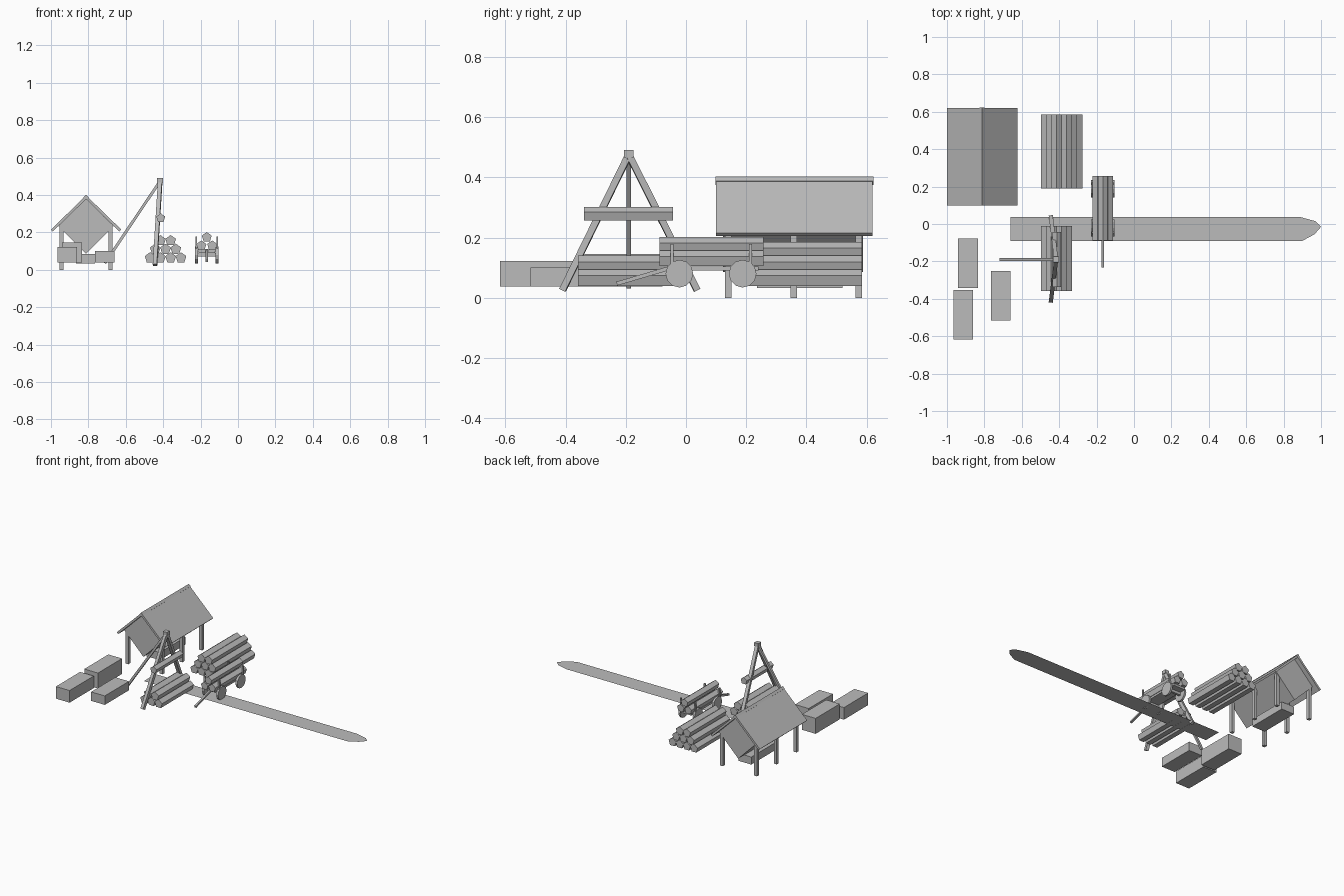
import bpy, bmesh, math
from mathutils import Vector

if "Cube" in bpy.data.objects:
    bpy.data.objects.remove(bpy.data.objects["Cube"])

GREY = bpy.data.materials.new("plain_grey")
GREY.use_nodes = True
GREY.diffuse_color = (0.5, 0.5, 0.5, 1)
GREY.node_tree.nodes["Principled BSDF"].inputs["Base Color"].default_value = (0.5, 0.5, 0.5, 1)


def finish(name, bm):
    mesh = bpy.data.meshes.new(name)
    bmesh.ops.recalc_face_normals(bm, faces=bm.faces)
    bm.to_mesh(mesh)
    bm.free()
    mesh.materials.append(GREY)
    obj = bpy.data.objects.new(name, mesh)
    bpy.context.collection.objects.link(obj)
    return obj


def box(name, x, y, z):
    """Box from (min, max) pairs on each axis."""
    bm = bmesh.new()
    bmesh.ops.create_cube(bm, size=1)
    for v in bm.verts:
        v.co = [r[0] + (c + 0.5) * (r[1] - r[0]) for c, r in zip(v.co, (x, y, z))]
    return finish(name, bm)


def prism(name, profile, y0, y1):
    """Extrude an (x, z) outline along y."""
    bm = bmesh.new()
    face = bm.faces.new([bm.verts.new((x, y0, z)) for x, z in profile])
    new = bmesh.ops.extrude_face_region(bm, geom=[face])["geom"]
    bmesh.ops.translate(bm, vec=(0, y1 - y0, 0),
                        verts=[v for v in new if isinstance(v, bmesh.types.BMVert)])
    return finish(name, bm)


def log(name, x, z, y0, y1, r=0.03):
    """Five sided log lying along y, with a point on top."""
    angles = [math.pi / 2 + i * math.tau / 5 for i in range(5)]
    return prism(name, [(x + r * math.cos(a), z + r * math.sin(a)) for a in angles], y0, y1)


def beam(name, a, b, w):
    """Square timber between two points."""
    a, b = Vector(a), Vector(b)
    bm = bmesh.new()
    bmesh.ops.create_cube(bm, size=1)
    bmesh.ops.scale(bm, vec=(w, w, (b - a).length), verts=bm.verts)
    obj = finish(name, bm)
    obj.location = (a + b) / 2
    obj.rotation_mode = 'QUATERNION'
    obj.rotation_quaternion = (b - a).to_track_quat('Z', 'Y')
    return obj


def wheel(name, x, y, z, r, width):
    bm = bmesh.new()
    bmesh.ops.create_cone(bm, cap_ends=True, segments=12, radius1=r, radius2=r, depth=width)
    obj = finish(name, bm)
    obj.location = (x, y, z)
    obj.rotation_euler = (0, math.pi / 2, 0)
    return obj


def log_stack(name, x0, count, rows, y0, y1):
    pitch = 0.055
    for row in range(rows):
        for i in range(count - row):
            log(f"{name}_log", x0 + pitch * (i + row / 2), 0.064 + 0.046 * row, y0, y1)


# Shelter: slanted roof slabs, ridge, diamond shaped body and posts
CX = -0.812
for side, label in ((-1, "right"), (1, "left")):
    outline = [(0, 0.398), (0.188, 0.215), (0.178, 0.205), (0, 0.378)]
    prism(f"roof_{label}", [(CX + side * x, z) for x, z in outline], 0.1, 0.62)
    for y in (0.14, 0.358, 0.574):
        box(f"shelter_post_{label}", (CX + side * 0.131 - 0.011, CX + side * 0.131 + 0.011),
            (y - 0.011, y + 0.011), (0, 0.25))
prism("roof_ridge", [(CX - 0.013, 0.388), (CX, 0.402), (CX + 0.013, 0.388), (CX, 0.374)], 0.098, 0.622)
prism("shelter_body", [(CX, 0.38), (CX + 0.147, 0.233), (CX, 0.086), (CX - 0.147, 0.233)], 0.123, 0.588)
box("shelter_trough", (-0.865, -0.765), (0.235, 0.52), (0.033, 0.085))

# Crates
box("crate_back", (-0.94, -0.835), (-0.342, -0.078), (0.038, 0.145))
box("crate_front", (-0.965, -0.86), (-0.617, -0.352), (0.038, 0.122))
box("crate_side", (-0.765, -0.66), (-0.517, -0.252), (0.038, 0.1))

# Log stacks
log_stack("back_stack", -0.47, 4, 3, 0.19, 0.585)
log_stack("front_stack", -0.47, 3, 2, -0.358, -0.01)

# Hoist frame
APEX = (-0.416, -0.19, 0.475)
for y, label in ((-0.41, "front"), (0.037, "back")):
    beam(f"hoist_leg_{label}", (-0.444, y, 0.025), APEX, 0.022)
beam("hoist_strut", (-0.712, -0.19, 0.035), APEX, 0.015)
box("hoist_cap", (-0.432, -0.401), (-0.206, -0.174), (0.466, 0.49))
log("hoist_crossbar", -0.413, 0.277, -0.338, -0.043, 0.025)

# Cart with logs, wheels, stakes and pull bar
CART = -0.167
box("cart_bed", (CART - 0.045, CART + 0.045), (-0.06, 0.24), (0.09, 0.104))
for x, z in ((-0.029, 0.129), (0.029, 0.129), (0, 0.174)):
    log("cart_log", CART + x, z, -0.088, 0.257, 0.028)
for y, stake_y in ((-0.022, -0.046), (0.188, 0.214)):
    box("cart_axle", (CART - 0.055, CART + 0.055), (y - 0.008, y + 0.008), (0.072, 0.09))
    box("cart_crossbar", (CART - 0.06, CART + 0.06), (stake_y - 0.007, stake_y + 0.007), (0.098, 0.112))
    for side in (-1, 1):
        wheel("cart_wheel", CART + side * 0.055, y, 0.08, 0.046, 0.014)
        sx = CART + side * 0.056
        box("cart_stake", (sx - 0.005, sx + 0.005), (stake_y - 0.005, stake_y + 0.005), (0.1, 0.178))
beam("cart_pull_bar", (CART, -0.23, 0.047), (CART, -0.05, 0.1), 0.013)

# Flat path with a tapered end
bm = bmesh.new()
outline = [(-0.66, -0.09), (0.9, -0.09), (0.965, -0.055), (1, -0.015), (0.97, 0.015), (0.89, 0.037), (-0.66, 0.037)]
bm.faces.new([bm.verts.new((x, y, 0.04)) for x, y in outline])
finish("path", bm)
